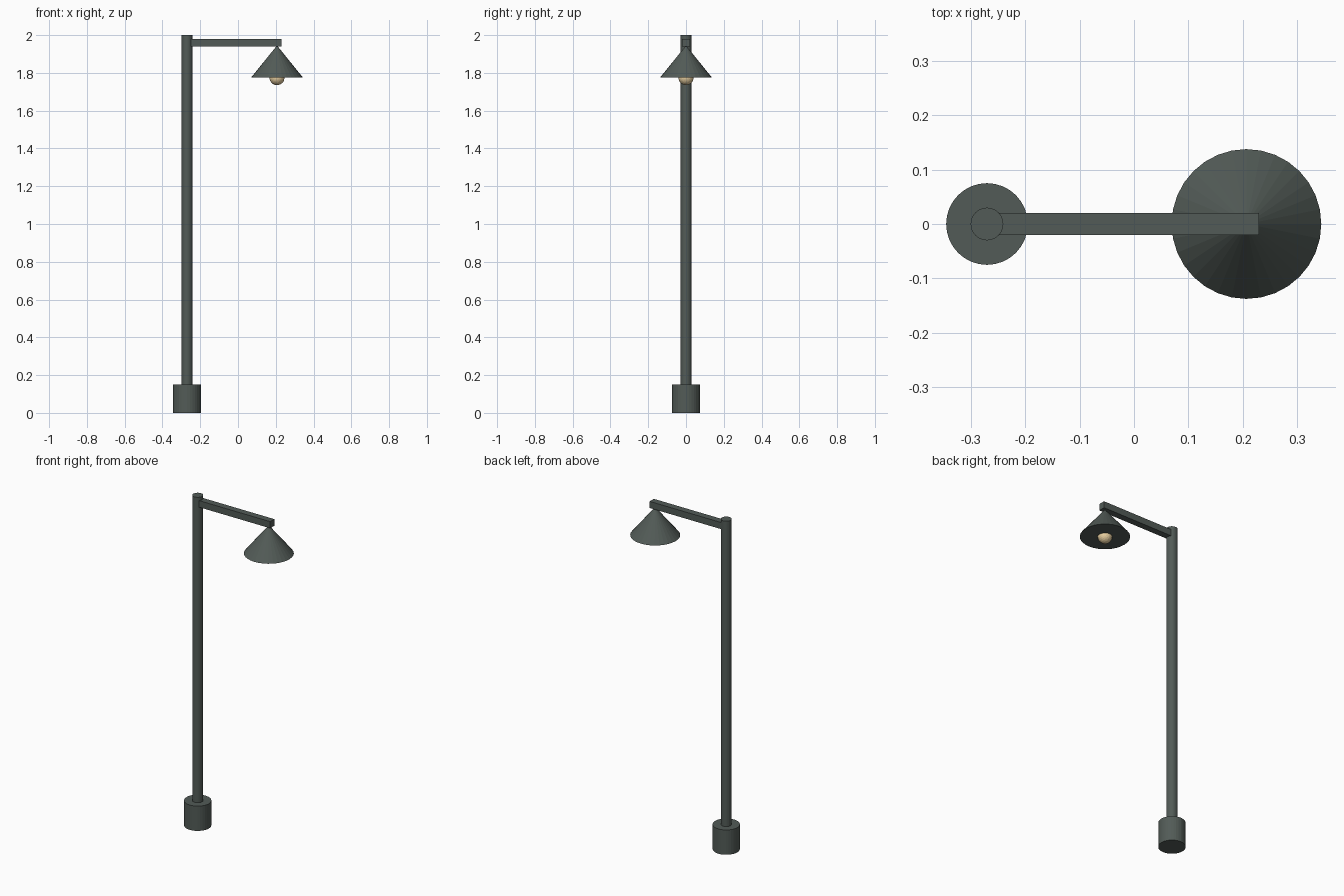
import bpy

if "Cube" in bpy.data.objects:
    bpy.data.objects.remove(bpy.data.objects["Cube"])

POLE_X, LAMP_X = -0.27, 0.2065


def material(name, rgb):
    m = bpy.data.materials.new(name)
    m.diffuse_color = (*rgb, 1)
    m.use_nodes = True
    m.node_tree.nodes["Principled BSDF"].inputs["Base Color"].default_value = m.diffuse_color
    return m


metal = material("dark_green_metal", (0.085, 0.105, 0.095))
glow = material("warm_glass", (0.8, 0.62, 0.35))


def finish(name, mat):
    ob = bpy.context.object
    ob.name = name
    ob.data.materials.append(mat)
    return ob


def turned(name, x, r_low, r_top, z0, z1):
    """Upright 32-sided cylinder or cone between two heights."""
    bpy.ops.mesh.primitive_cone_add(vertices=32, radius1=r_low, radius2=r_top,
                                    depth=z1 - z0, location=(x, 0, (z0 + z1) / 2))
    return finish(name, metal)


# Foot and pole
turned("base", POLE_X, 0.075, 0.075, 0, 0.15)
turned("pole", POLE_X, 0.03, 0.03, 0.15, 2.0)

# Square arm reaching from the pole centre past the lamp
bpy.ops.mesh.primitive_cube_add(size=1, location=(-0.02, 0, 1.96))
arm = finish("arm", metal)
arm.scale = (0.5, 0.04, 0.04)

# Closed conical shade hanging under the arm
turned("lamp_shade", LAMP_X, 0.1375, 0, 1.775, 1.945)

# Bulb half sunk into the underside of the shade
bpy.ops.mesh.primitive_ico_sphere_add(subdivisions=3, radius=0.04,
                                      location=(LAMP_X, 0, 1.775))
finish("bulb", glow)
